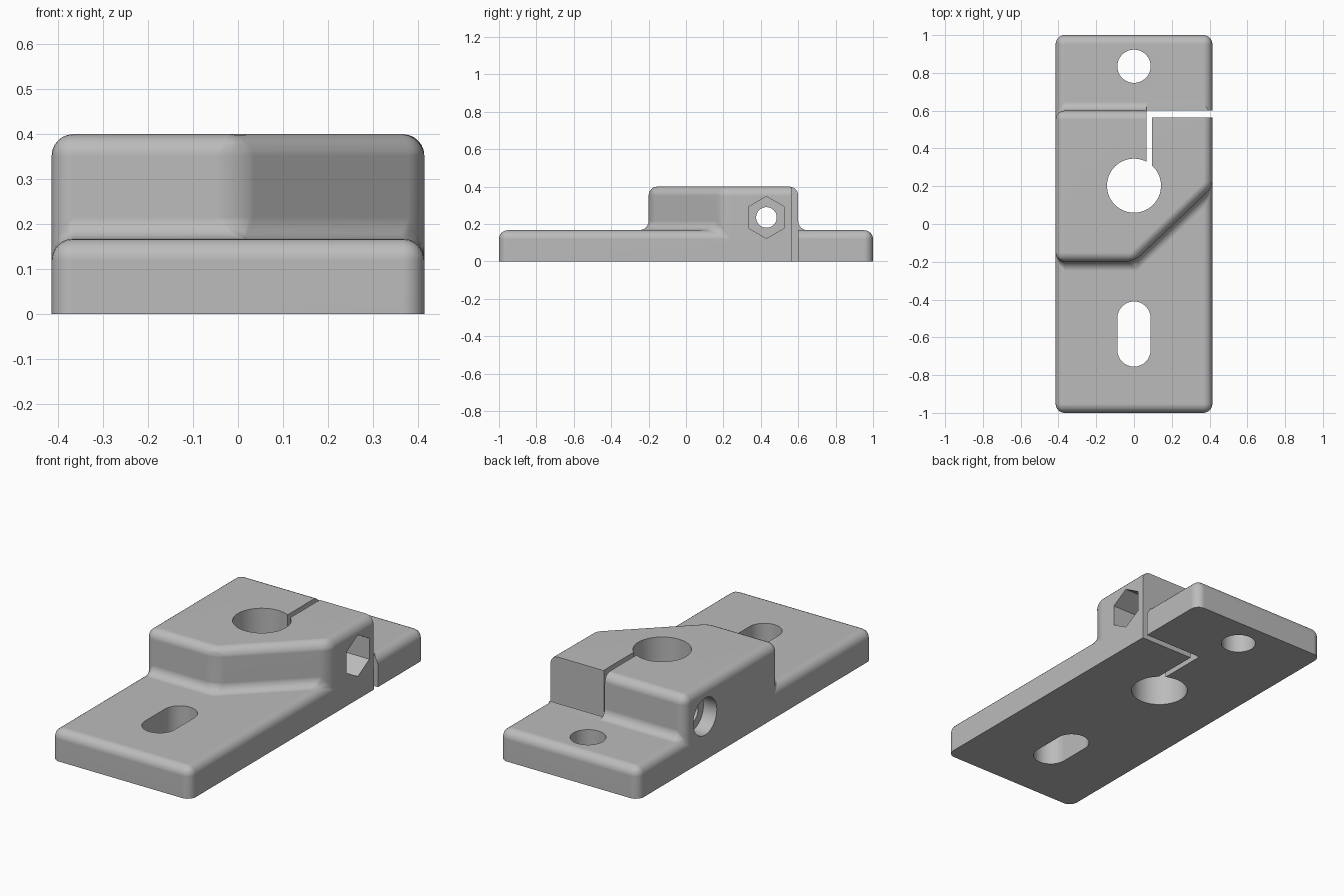
import bpy, bmesh, math
from mathutils import Vector

if "Cube" in bpy.data.objects:
    bpy.data.objects.remove(bpy.data.objects["Cube"], do_unlink=True)

W, L, BASE, TOP, R = 0.415, 1.0, 0.167, 0.4, 0.048
FRONT, SIDE, BACK = -0.2, 0.195, 0.6   # block wall positions along y
HOLE_Y, HOLE_Z = 0.43, 0.235           # clamp bolt axis

grey = bpy.data.materials.new("plain grey")
grey.use_nodes = True
grey.diffuse_color = (0.5, 0.5, 0.5, 1)
grey.node_tree.nodes["Principled BSDF"].inputs["Base Color"].default_value = grey.diffuse_color


def make_object(name, bm):
    bmesh.ops.recalc_face_normals(bm, faces=bm.faces)
    mesh = bpy.data.meshes.new(name)
    bm.to_mesh(mesh)
    bm.free()
    mesh.materials.append(grey)
    obj = bpy.data.objects.new(name, mesh)
    bpy.context.collection.objects.link(obj)
    return obj


def stepped_body():
    """Flat base with a raised block, all edges rounded except the underside."""
    bm = bmesh.new()

    def side(x, wall):
        outline = [(-L, 0), (-L, BASE), (wall, BASE), (wall, TOP),
                   (BACK, TOP), (BACK, BASE), (L, BASE), (L, 0)]
        return [bm.verts.new((x, y, z)) for y, z in outline]

    a, b = side(-W, FRONT), side(W, SIDE)
    low = bm.verts.new((0, FRONT, BASE))
    high = bm.verts.new((0, FRONT, TOP))
    bm.faces.new(a)
    bm.faces.new(b)
    for i in (0, 4, 5, 6, 7):
        j = (i + 1) % 8
        bm.faces.new((a[i], a[j], b[j], b[i]))
    bm.faces.new((a[1], a[2], low, b[2], b[1]))     # base top
    bm.faces.new((a[2], a[3], high, low))           # straight wall
    bm.faces.new((low, high, b[3], b[2]))           # slanted wall
    bm.faces.new((a[3], a[4], b[4], b[3], high))    # block top
    bmesh.ops.recalc_face_normals(bm, faces=bm.faces)
    rounded = [e for e in bm.edges if max(v.co.z for v in e.verts) > 0.01]
    bmesh.ops.bevel(bm, geom=rounded, offset=R, offset_type='OFFSET', segments=6,
                    profile=0.5, affect='EDGES', clamp_overlap=True)
    return make_object("clamp_body", bm)


def prism(name, points, axis, lo, hi):
    """Extrude an outline along z (points are x, y) or x (points are y, z)."""
    bm = bmesh.new()
    place = (lambda p: (p[0], p[1], lo)) if axis == 'z' else (lambda p: (lo, p[0], p[1]))
    face = bm.faces.new([bm.verts.new(place(p)) for p in points])
    step = Vector((0, 0, hi - lo)) if axis == 'z' else Vector((hi - lo, 0, 0))
    extruded = bmesh.ops.extrude_face_region(bm, geom=[face])["geom"]
    bmesh.ops.translate(bm, vec=step,
                        verts=[v for v in extruded if isinstance(v, bmesh.types.BMVert)])
    obj = make_object(name, bm)
    obj.hide_render = True
    return obj


def ring(cx, cy, r, n=48, start=0.0, sweep=math.tau):
    count = n if sweep == math.tau else n + 1
    return [(cx + r * math.cos(start + sweep * i / n),
             cy + r * math.sin(start + sweep * i / n)) for i in range(count)]


def box(x0, x1, y0, y1):
    return [(x0, y0), (x1, y0), (x1, y1), (x0, y1)]


body = stepped_body()

slot = (ring(0, -0.498, 0.088, 24, 0, math.pi)
        + ring(0, -0.667, 0.088, 24, math.pi, math.pi))
cutters = [
    prism("relief_cutter", box(0.065, 0.6, 0.565, 0.655), 'z', BASE + 0.0005, 0.6),
    prism("cross_slit_cutter", box(0.065, 0.6, 0.565, BACK), 'z', -0.1, 0.6),
    prism("long_slit_cutter", box(0.065, 0.095, 0.25, 0.58), 'z', -0.1, 0.6),
    prism("shaft_hole_cutter", ring(0, 0.203, 0.143, 64), 'z', -0.1, 0.6),
    prism("round_hole_cutter", ring(0, 0.835, 0.088), 'z', -0.1, 0.6),
    prism("slot_cutter", slot, 'z', -0.1, 0.6),
    prism("bolt_hole_cutter", ring(HOLE_Y, HOLE_Z, 0.055), 'x', -0.6, 0.6),
    prism("nut_pocket_cutter", ring(HOLE_Y, HOLE_Z, 0.112, 6, math.pi / 6), 'x', W - 0.15, 0.6),
    prism("bolt_head_cutter", ring(HOLE_Y, HOLE_Z, 0.1), 'x', -0.6, -W + 0.08),
]

# Cut the holes and slits, then drop the cutters
bpy.ops.object.select_all(action='DESELECT')
bpy.context.view_layer.objects.active = body
body.select_set(True)
for cutter in cutters:
    mod = body.modifiers.new(cutter.name, 'BOOLEAN')
    mod.operation = 'DIFFERENCE'
    mod.solver = 'EXACT'
    mod.object = cutter
    bpy.ops.object.modifier_apply(modifier=mod.name)
    bpy.data.objects.remove(cutter, do_unlink=True)

bpy.ops.object.shade_smooth_by_angle(angle=math.radians(32))
weighted = body.modifiers.new("even_shading", 'WEIGHTED_NORMAL')
weighted.keep_sharp = True
